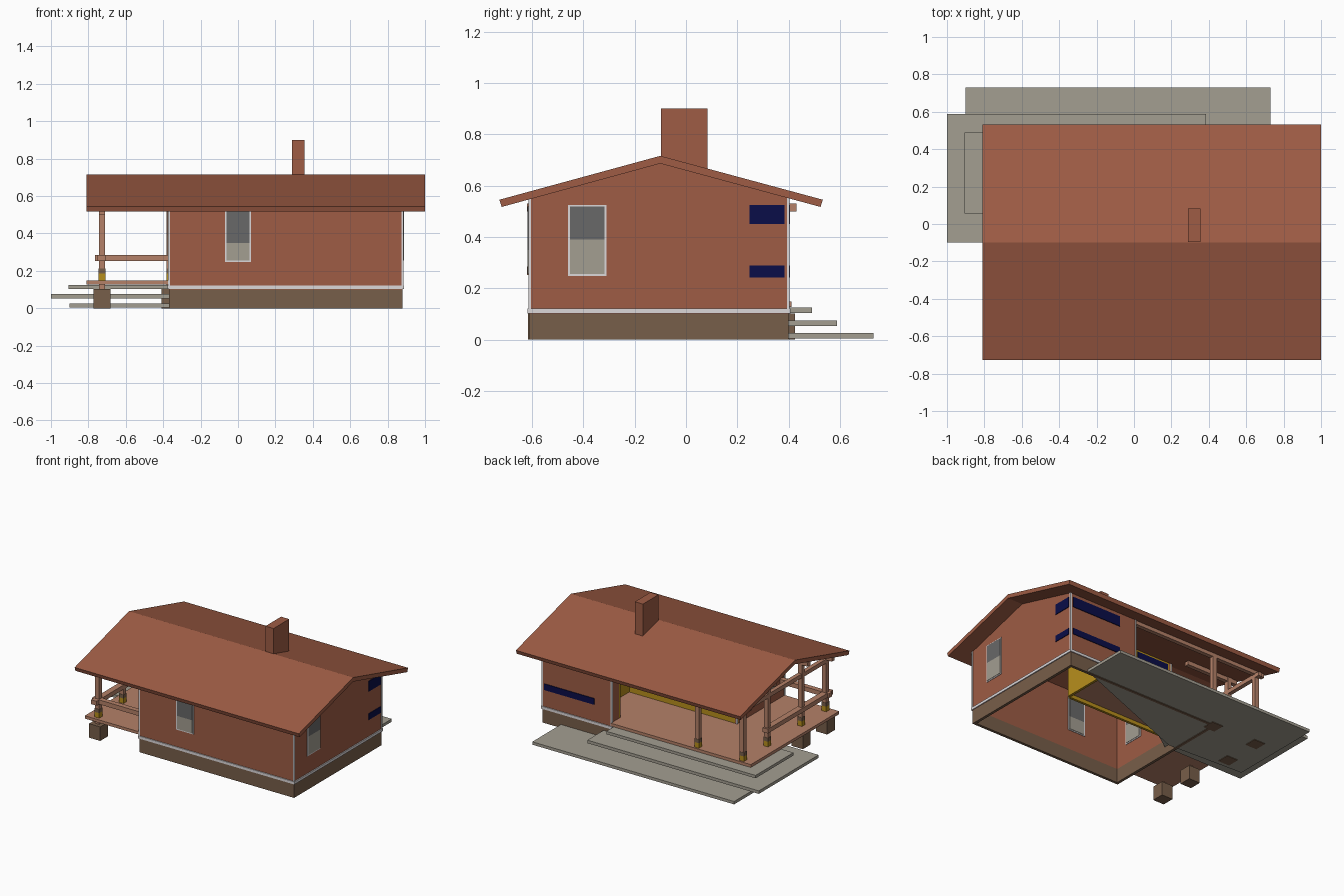
import bpy, bmesh, math
from mathutils import Vector

if "Cube" in bpy.data.objects:
    bpy.data.objects.remove(bpy.data.objects["Cube"])

def mat(name, r, g, b):
    m = bpy.data.materials.new(name)
    m.diffuse_color = (r, g, b, 1)
    m.use_nodes = True
    m.node_tree.nodes["Principled BSDF"].inputs["Base Color"].default_value = m.diffuse_color
    return m

RED = mat("brick_red", .342, .107, .059)
BROWN = mat("footing_brown", .187, .113, .068)
WHITE = mat("trim_white", .72, .69, .70)
STONE = mat("slab_grey", .367, .342, .285)
WOOD = mat("light_wood", .46, .22, .14)
YELLOW = mat("mustard_yellow", .477, .274, .012)
BLUE = mat("deep_blue_glass", .003, .004, .065)
GLASS = mat("grey_glass", .14, .14, .14)

def prism(name, pts, vec, m):
    """Extrude a closed planar outline along vec."""
    bm = bmesh.new()
    face = bm.faces.new([bm.verts.new(p) for p in pts])
    ext = bmesh.ops.extrude_face_region(bm, geom=[face], use_keep_orig=True)
    bmesh.ops.translate(bm, vec=Vector(vec),
                        verts=[v for v in ext["geom"] if isinstance(v, bmesh.types.BMVert)])
    bmesh.ops.recalc_face_normals(bm, faces=bm.faces)
    me = bpy.data.meshes.new(name)
    bm.to_mesh(me)
    bm.free()
    me.materials.append(m)
    ob = bpy.data.objects.new(name, me)
    bpy.context.collection.objects.link(ob)
    return ob

def box(name, x0, x1, y0, y1, z0, z1, m):
    return prism(name, [(x0, y0, z0), (x1, y0, z0), (x1, y1, z0), (x0, y1, z0)],
                 (0, 0, z1 - z0), m)

def slab(name, pts, z0, z1, m):
    return prism(name, [(x, y, z0) for x, y in pts], (0, 0, z1 - z0), m)

RIDGE = -.10
def under(y):
    """Height of the roof underside at y."""
    return .686 - .267 * abs(y - RIDGE)

# House outline, counter-clockwise, with a recessed porch at the back left
X0, X1, Y0, Y1 = -.37, .88, -.61, .40
outline = [("front_wall", (X0, Y0), (X1, Y0), RED),
           ("right_wall", (X1, Y0), (X1, Y1), RED),
           ("back_wall", (X1, Y1), (.32, Y1), RED),
           ("return_wall", (.32, Y1), (.32, .30), RED),
           ("porch_return", (.32, .30), (.50, .30), YELLOW),
           ("porch_side_wall", (.50, .30), (.50, -.06), YELLOW),
           ("porch_wall", (.50, -.06), (X0, -.06), YELLOW),
           ("left_wall", (X0, -.06), (X0, Y0), RED)]
for name, a, b, m in outline:
    a, b = Vector(a), Vector(b)
    d = (b - a).normalized()
    inward = (-d.y * .018, d.x * .018, 0)
    top = [b]
    if min(a.y, b.y) < RIDGE < max(a.y, b.y):
        top.append(Vector((a.x, RIDGE)))
    top.append(a)
    pts = [(a.x, a.y, .1), (b.x, b.y, .1)] + [(p.x, p.y, under(p.y) + .003) for p in top]
    prism(name, pts, inward, m)
    # white sill strip at the foot of the brick walls
    if m is RED:
        box(name + "_base_trim", min(a.x, b.x) - .007, max(a.x, b.x) + .007,
            min(a.y, b.y) - .007, max(a.y, b.y) + .007, .102, .121, WHITE) if name == "return_wall" else \
        prism(name + "_base_trim", [(p.x + d.y * .007, p.y - d.x * .007, z) for p, z in
              ((a - d * .007, .102), (b + d * .007, .102), (b + d * .007, .121), (a - d * .007, .121))],
              (-d.y * .012, d.x * .012, 0), WHITE)

# Corner trims
for i, (x, y) in enumerate([(X1, Y0), (X1, Y1), (X0, Y0), (.32, Y1), (X0, -.06)]):
    sx = -1 if x < X1 else 1
    sy = 1 if y > -.5 else -1
    xs = sorted((x - sx * .007, x + sx * .004))
    ys = sorted((y - sy * .007, y + sy * .004))
    box(f"corner_trim_{i}", *xs, *ys, .11, under(y), WHITE)

# Foundation ring, open in the middle
t = .02
box("foundation_front", X0, X1, Y0, Y0 + t, 0, .102, BROWN)
box("foundation_back", X0, X1, Y1 - t, Y1, 0, .102, BROWN)
box("foundation_left", X0, X0 + t, Y0 + t, Y1 - t, 0, .102, BROWN)
box("foundation_right", X1 - t, X1, Y0 + t, Y1 - t, 0, .102, BROWN)

# Gable roof
prism("roof", [(-.81, y, z) for y, z in
      ((-.727, .545), (RIDGE, .716), (.533, .545), (.524, .517), (RIDGE, .686), (-.718, .517))],
      (1.81, 0, 0), RED)
box("chimney", .29, .355, -.097, .083, .62, .90, RED)

# Windows: flat plates on a wall plane, d is the outward direction
def plate(name, axis, p, d, u0, u1, z0, z1, thick, m):
    lo, hi = sorted((p - d * .002, p + d * thick))
    if axis == "x":
        box(name, lo, hi, u0, u1, z0, z1, m)
    else:
        box(name, u0, u1, lo, hi, z0, z1, m)

def window(name, axis, p, d, u0, u1, z0, z1, split):
    for side, q, s in (("outer", p, d), ("inner", p - d * .018, -d)):
        plate(f"{name}_{side}_frame", axis, q, s, u0, u1, z0, z1, .004, WHITE)
        plate(f"{name}_{side}_pane", axis, q, s, u0 + .008, u1 - .008, split, z1 - .006, .007, GLASS)
        plate(f"{name}_{side}_blind", axis, q, s, u0 + .008, u1 - .008, z0 + .008, split, .007, STONE)

window("front_window", "y", Y0, -1, -.07, .07, .247, .525, .35)
window("right_window", "x", X1, 1, -.46, -.31, .247, .525, .39)
window("left_window", "x", X0, -1, -.50, -.35, .247, .525, .39)

# Blue strip windows wrapping the back right corner, and porch glazing
for tag, z0, z1 in (("upper", .45, .525), ("lower", .243, .288)):
    plate(f"{tag}_strip_right", "x", X1, 1, .247, .383, z0, z1, .005, BLUE)
    plate(f"{tag}_strip_back", "y", Y1, 1, .46, .862, z0, z1, .005, BLUE)
plate("porch_glazing", "y", -.06, 1, -.34, -.08, .30, .66, .005, BLUE)

# Stone steps
slab("lower_step", [(-.90, .03), (-.30, .0), (.73, .40), (.73, .73), (-.90, .73)], .004, .025, STONE)
slab("middle_step", [(-1, -.10), (-.35, -.10), (.385, .40), (.385, .588), (-1, .588)], .053, .075, STONE)
slab("upper_step", [(-.905, .055), (-.35, .055), (.30, .40), (.30, .49), (-.905, .49)], .104, .125, STONE)

# Porch deck
slab("deck", [(-.81, -.61), (X0, -.61), (X0, -.06), (.50, -.06), (.50, .30), (.32, .30),
              (.32, .41), (-.81, .41)], .127, .148, WOOD)

# Posts on footings with banded bases
posts = [(-.727, .38), (-.727, .10), (-.727, -.29), (-.727, -.57), (-.365, .38)]
for i, (x, y) in enumerate(posts):
    r = .016
    box(f"footing_{i}", x - .045, x + .045, y - .045, y + .045, 0, .102, BROWN)
    box(f"post_{i}", x - r, x + r, y - r, y + r, .10, under(y) + .003, WOOD)
    r = .018
    box(f"post_base_{i}", x - r, x + r, y - r, y + r, .148, .185, YELLOW)
    box(f"post_band_{i}", x - r, x + r, y - r, y + r, .185, .212, BROWN)

# Railings and roof beams
box("side_rail", -.752, -.708, -.62, .13, .252, .284, WOOD)
box("front_rail", -.765, X0, -.592, -.555, .252, .284, WOOD)
box("tie_beam", -.742, -.712, -.62, .43, .50, .53, WOOD)
box("front_roof_beam", -.79, X0, -.585, -.555, .525, .553, WOOD)
box("back_roof_beam", -.79, .32, .365, .395, .525, .553, WOOD)
for i, y in enumerate((-.29, .10)):
    box(f"purlin_{i}", -.79, X0, y - .015, y + .015, .595, .625, WOOD)
